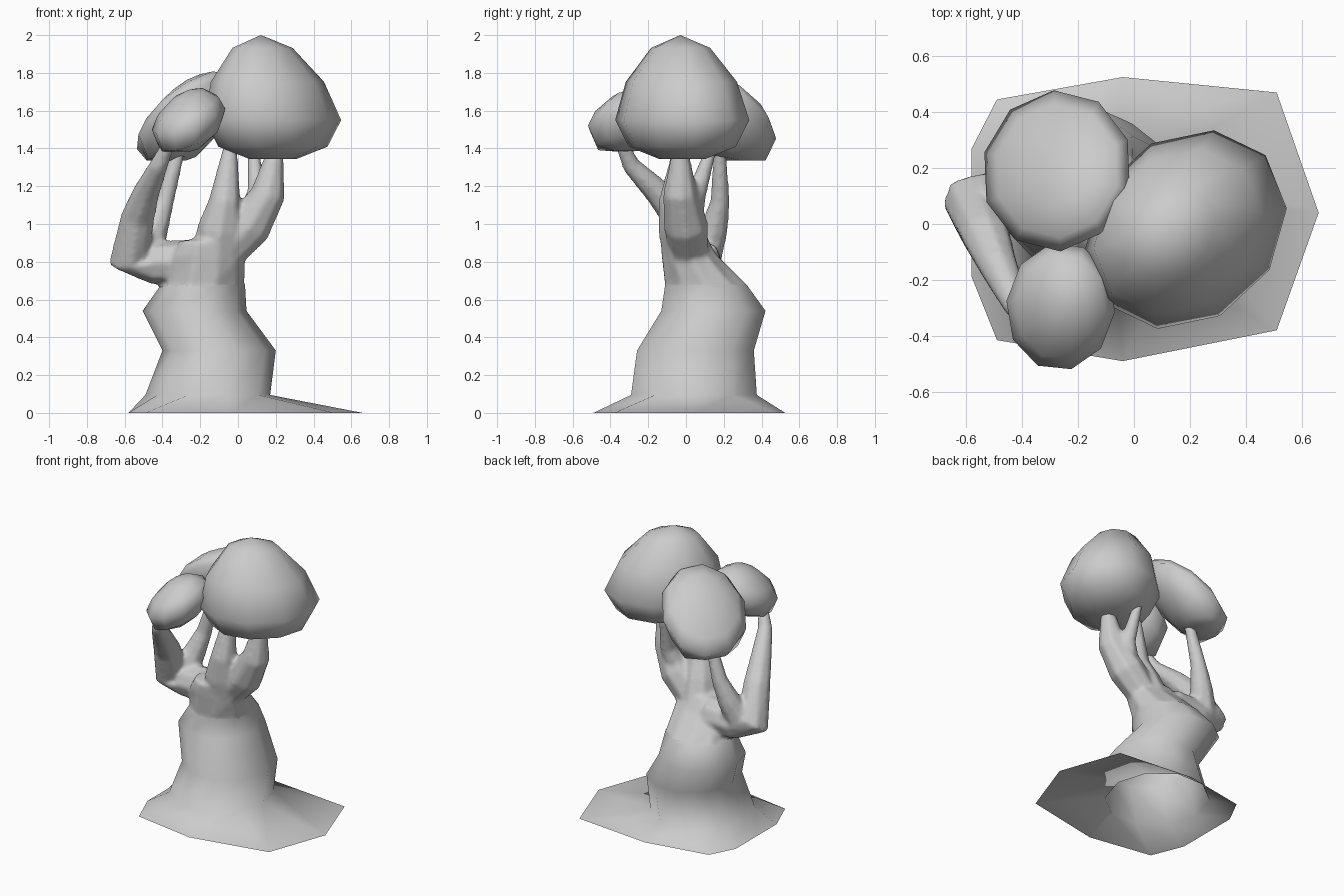
import bpy, bmesh, math
from mathutils import Vector

if "Cube" in bpy.data.objects:
    bpy.data.objects.remove(bpy.data.objects["Cube"])


def loft(name, rings, start=None, end=None):
    """Skin a list of equal-sized rings; optional tip points close the ends."""
    bm = bmesh.new()
    rows = [[bm.verts.new(p) for p in ring] for ring in rings]
    n = len(rows[0])
    for a, b in zip(rows, rows[1:]):
        for i in range(n):
            j = (i + 1) % n
            bm.faces.new((a[i], a[j], b[j], b[i]))
    for tip, row, flip in ((start, rows[0], True), (end, rows[-1], False)):
        if tip is not None:
            t = bm.verts.new(tip)
            for i in range(n):
                f = (row[i], row[(i + 1) % n], t)
                bm.faces.new(f[::-1] if flip else f)
    me = bpy.data.meshes.new(name)
    bm.to_mesh(me)
    bm.free()
    for p in me.polygons:
        p.use_smooth = True
    ob = bpy.data.objects.new(name, me)
    bpy.context.collection.objects.link(ob)
    return ob


def ellipse(cx, cy, z, rx, ry, n=10):
    return [Vector((cx + rx * math.cos(i * math.tau / n),
                    cy + ry * math.sin(i * math.tau / n), z)) for i in range(n)]


def branch(name, path, n=8):
    """Tapered limb through (x, y, z, radius) points."""
    pts = [Vector(p[:3]) for p in path]
    rings = []
    for k, p in enumerate(pts):
        t = pts[min(k + 1, len(pts) - 1)] - pts[max(k - 1, 0)]
        q = Vector((0, 0, 1)).rotation_difference(t.normalized())
        rings.append([p + q @ v for v in ellipse(0, 0, 0, path[k][3], path[k][3], n)])
    return loft(name, rings, pts[0], pts[-1])


def foliage(name, c, rx, ry, up, down, shear, lean, floor, turn=0.0):
    """Faceted leaf clump: rounded top, flattened underside, sheared upward."""
    profile = [(0.35, -1), (0.8, -0.67), (1, 0), (0.83, 0.45), (0.44, 0.85)]

    def place(x, y, h):
        xr = x * math.cos(turn) - y * math.sin(turn)
        yr = x * math.sin(turn) + y * math.cos(turn)
        z = c[2] + h * (up if h > 0 else down) + shear[0] * xr + shear[1] * yr
        k = max(h, 0)
        return Vector((c[0] + xr + lean[0] * k, c[1] + yr + lean[1] * k, max(z, floor)))

    rings = [[place(v.x, v.y, h) for v in ellipse(0, 0, 0, rx * r, ry * r)]
             for r, h in profile]
    return loft(name, rings, place(0, 0, -1), place(0, 0, 1))


def fuse(name, parts, cut):
    """Melt overlapping parts into one smooth skin, open below z = cut."""
    with bpy.context.temp_override(active_object=parts[0], object=parts[0],
                                   selected_objects=parts,
                                   selected_editable_objects=parts):
        bpy.ops.object.join()
    ob = parts[0]
    m = ob.modifiers.new("melt", 'REMESH')
    m.mode, m.voxel_size, m.use_smooth_shade = 'VOXEL', 0.014, True
    s = ob.modifiers.new("soften", 'SMOOTH')
    s.factor, s.iterations = 0.5, 6
    dg = bpy.context.evaluated_depsgraph_get()
    me = bpy.data.meshes.new_from_object(ob.evaluated_get(dg))
    ob.modifiers.clear()
    bm = bmesh.new()
    bm.from_mesh(me)
    bmesh.ops.delete(bm, geom=[v for v in bm.verts if v.co.z < cut], context='VERTS')
    for f in bm.faces:
        f.smooth = True
    bm.to_mesh(me)
    bm.free()
    ob.data = me
    ob.name = name


# Trunk flaring into an open, irregular root skirt
skirt = [(.66, .04), (.51, .47), (-.04, .525), (-.49, .445), (-.58, .27),
         (-.58, .04), (-.58, -.19), (-.49, -.415), (-.04, -.49), (.51, -.38)]
lower = [(-.16, .042, .095, .33, .35), (-.10, .05, .33, .30, .325),
         (-.23, .145, .54, .275, .29), (-.185, .105, .68, .222, .226)]
loft("trunk", [[Vector((x, y, 0)) for x, y in skirt]] + [ellipse(*r) for r in lower])

# Upper trunk and limbs, fused together
crown = [(-.217, .134, .58, .262, .275), lower[3], (-.165, .02, .83, .205, .155),
         (-.16, -.01, .91, .15, .13)]
main = loft("crown", [ellipse(*r) for r in crown], (-.217, .134, .58), (-.16, -.01, .93))
limbs = [
    branch("main_limb", [(-.12, .02, .8, .14), (-.095, -.03, .98, .12),
                         (-.07, -.06, 1.12, .087), (-.04, -.03, 1.42, .036)]),
    branch("right_limb", [(-.09, .02, .82, .1), (.06, 0, .99, .12),
                          (.16, -.03, 1.16, .094), (.2, -.03, 1.4, .042)]),
    branch("right_twig", [(.06, .01, 1.03, .08), (.10, .06, 1.17, .052),
                          (.08, .14, 1.42, .03)]),
    branch("left_arm", [(-.25, .07, .8, .12), (-.45, .08, .795, .115),
                        (-.575, .07, .82, .115), (-.53, -.04, 1.04, .09),
                        (-.485, -.15, 1.17, .072), (-.42, -.29, 1.31, .05),
                        (-.37, -.34, 1.42, .035)]),
    branch("left_twig", [(-.5, .09, .82, .1), (-.44, .15, .98, .075),
                         (-.39, .18, 1.12, .053), (-.31, .18, 1.4, .034)])]
fuse("limbs", [main] + limbs, .665)

# Leaf clumps
foliage("large_foliage", (.185, -.02, 1.55), .39, .325, .45, .21,
        (0, 0), (-.065, -.01), 1.345, .75)
foliage("back_foliage", (-.275, .19, 1.58), .268, .29, .15, .22,
        (.6, -.42), (0, 0), 1.335, -.25)
foliage("front_foliage", (-.262, -.295, 1.555), .195, .23, .155, .165,
        (.3, .2), (0, 0), 1.385, -.1)
